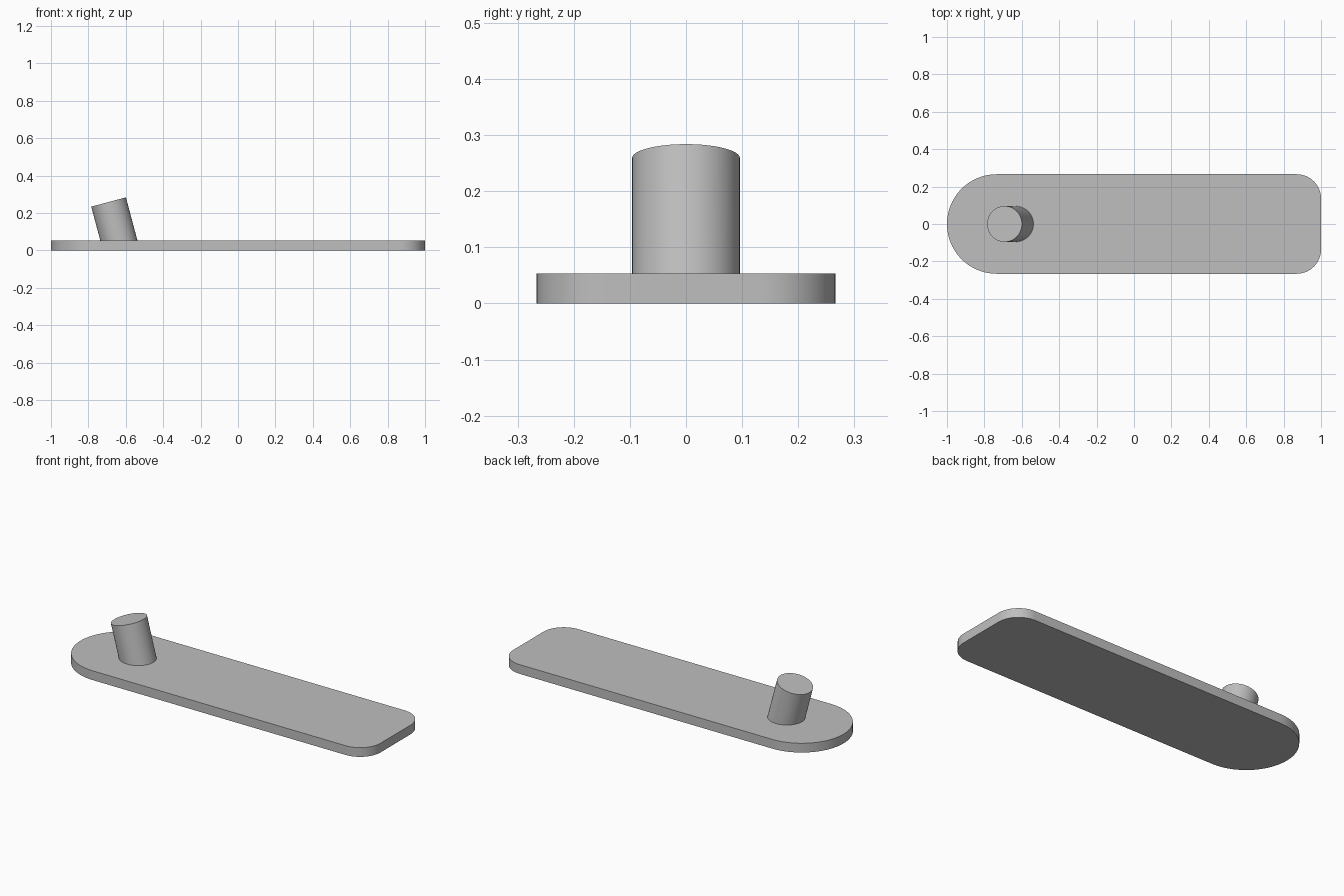
import bpy, bmesh, math
from mathutils import Vector

if "Cube" in bpy.data.objects:
    bpy.data.objects.remove(bpy.data.objects["Cube"])

HALF_W, THICK = 0.266, 0.053      # plate half width and thickness
ROUND, CORNER = 0.266, 0.13       # left end radius, right corner radius
POST_R, TILT = 0.096, math.radians(15)

grey = bpy.data.materials.new("light_grey")
grey.diffuse_color = (0.52, 0.52, 0.52, 1)
grey.use_nodes = True
grey.node_tree.nodes["Principled BSDF"].inputs["Base Color"].default_value = grey.diffuse_color


def finish(name, bm):
    bmesh.ops.recalc_face_normals(bm, faces=bm.faces)
    mesh = bpy.data.meshes.new(name)
    bm.to_mesh(mesh)
    bm.free()
    mesh.materials.append(grey)
    obj = bpy.data.objects.new(name, mesh)
    bpy.context.collection.objects.link(obj)
    bpy.ops.object.select_all(action='DESELECT')
    bpy.context.view_layer.objects.active = obj
    obj.select_set(True)
    bpy.ops.object.shade_smooth_by_angle(angle=math.radians(30))
    return obj


def arc(cx, cy, r, start, end, n):
    angles = [math.radians(start + (end - start) * i / n) for i in range(n + 1)]
    return [(cx + r * math.cos(a), cy + r * math.sin(a)) for a in angles]


# Base plate: half-round left end, rounded corners on the right
cx, cy = 1 - CORNER, HALF_W - CORNER
outline = (arc(cx, -cy, CORNER, -90, 0, 16) + arc(cx, cy, CORNER, 0, 90, 16)
           + arc(-1 + ROUND, 0, ROUND, 90, 270, 48))
bm = bmesh.new()
base = bm.faces.new([bm.verts.new((x, y, 0)) for x, y in outline])
top = bmesh.ops.extrude_face_region(bm, geom=[base], use_keep_orig=True)["geom"]
bmesh.ops.translate(bm, vec=(0, 0, THICK),
                    verts=[v for v in top if isinstance(v, bmesh.types.BMVert)])
finish("base_plate", bm)

# Leaning round post: square-cut top, foot trimmed flush to the plate
axis = Vector((-math.sin(TILT), 0, math.cos(TILT)))
side = Vector((math.cos(TILT), 0, math.sin(TILT)))
centre = Vector((-0.692, 0, 0.259))
bm = bmesh.new()
rim, foot = [], []
N = 64
for i in range(N):
    a = 2 * math.pi * i / N
    p = centre + side * (POST_R * math.cos(a)) + Vector((0, POST_R * math.sin(a), 0))
    rim.append(bm.verts.new(p))
    foot.append(bm.verts.new(p - axis * ((p.z - THICK) / axis.z)))
bm.faces.new(rim)
for i in range(N):
    j = (i + 1) % N
    bm.faces.new((foot[i], foot[j], rim[j], rim[i]))
finish("leaning_post", bm)
